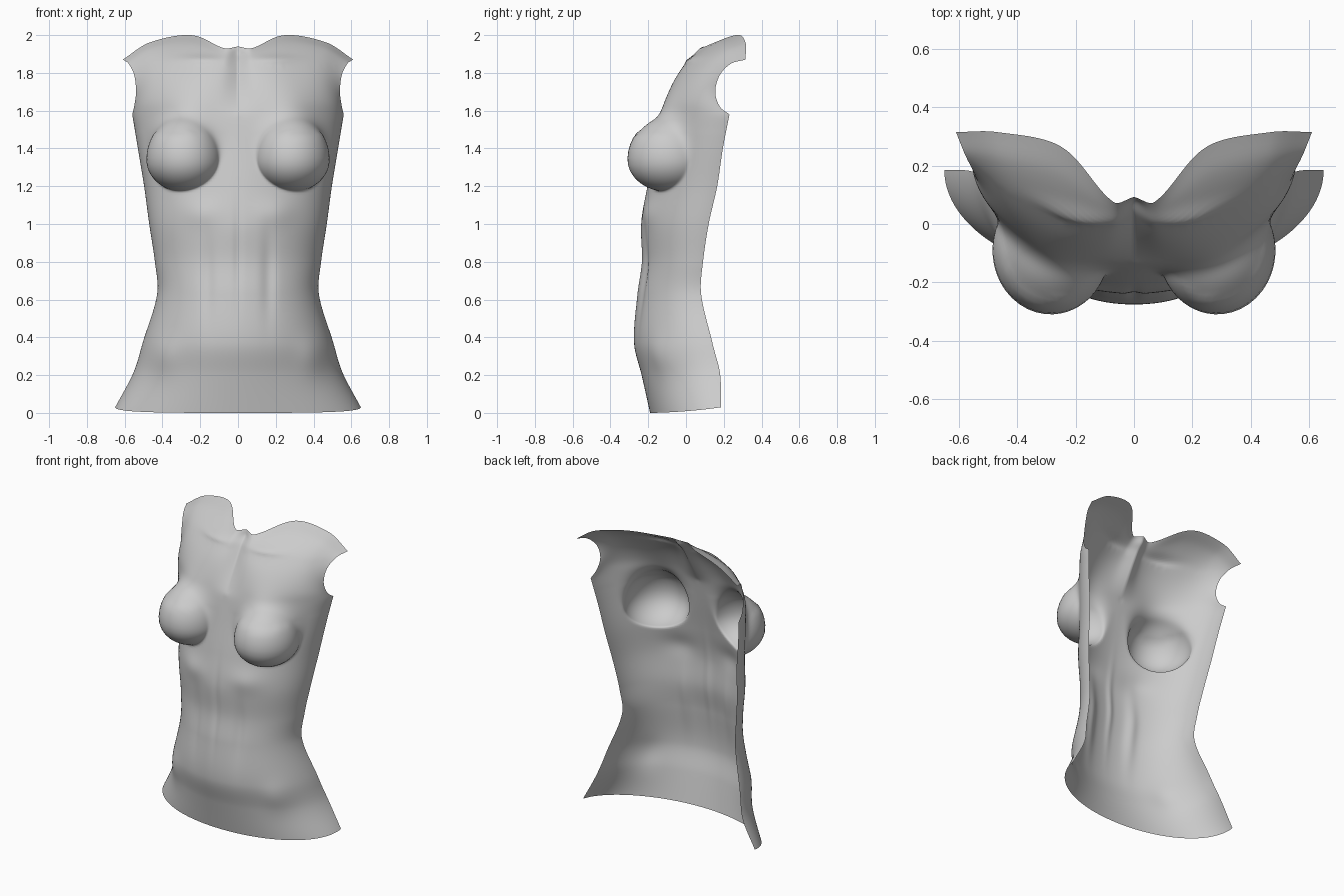
import bpy, bmesh, math
from mathutils import Vector

if "Cube" in bpy.data.objects:
    bpy.data.objects.remove(bpy.data.objects["Cube"], do_unlink=True)

COLS, ROWS, CAP_ROWS = 64, 110, 34
ARMPIT = 1.58


def smooth_curve(keys, t):
    """Smooth interpolation through keys (parameter, values...)."""
    def slope(i):
        a, b = keys[max(i - 1, 0)], keys[min(i + 1, len(keys) - 1)]
        return (Vector(b[1:]) - Vector(a[1:])) / (b[0] - a[0])
    i = 0
    while i < len(keys) - 2 and t > keys[i + 1][0]:
        i += 1
    p, q = keys[i], keys[i + 1]
    h = q[0] - p[0]
    f = (t - p[0]) / h
    f2, f3 = f * f, f ** 3
    return (Vector(p[1:]) * (2 * f3 - 3 * f2 + 1) + slope(i) * h * (f3 - 2 * f2 + f)
            + Vector(q[1:]) * (3 * f2 - 2 * f3) + slope(i + 1) * h * (f3 - f2))


# Body sections: height, half width, back edge y, front centre y
SECTIONS = [
    (0, .65, .185, -.19), (.2, .555, .18, -.235), (.37, .505, .14, -.275),
    (.63, .428, .08, -.258), (.8, .44, .09, -.235), (1, .47, .12, -.238),
    (1.2, .497, .165, -.205), (1.4, .53, .195, -.165), (ARMPIT, .56, .23, -.13),
]
# Cap borders: parameter, x, y, z
RIM = [(0, 0, .09, 1.94), (.12, .07, .075, 1.93), (.5, .25, .265, 2),
       (.8, .47, .315, 1.96), (1, .61, .315, 1.87)]
ARMHOLE = [(0, .56, .23, ARMPIT), (.15, .55, .18, 1.62), (.4, .54, .155, 1.7),
           (.65, .55, .18, 1.79), (.85, .58, .24, 1.85), (1, .61, .315, 1.87)]
BREASTBONE = [(0, 0, -.13, ARMPIT), (.5, 0, -.01, 1.78), (1, 0, .09, 1.94)]

# Soft relief: x, z, spread x, spread z, push along y
RELIEF = [
    (.28, 1.57, .14, .12, -.035),   # upper chest
    (.16, .72, .035, .22, .012),    # side of abdomen
    (0, .85, .02, .25, .008),       # midline
    (.2, 1.06, .1, .07, -.014),     # rib arch
    (.4, .3, .08, .1, -.018),       # hip bone
    (0, 1.9, .04, .03, .015),       # throat notch
    (.2, 1.87, .12, .022, -.02),    # collarbone
]


def body_point(u, z):
    w, back, front = smooth_curve(SECTIONS, z)
    a = u * math.pi / 2
    lift = .03 * u ** 3 * max(0, 1 - z / .3)
    return Vector((w * math.sin(a), back + (front - back) * math.cos(a), z + lift))


def cap_point(u, s):
    low, high = body_point(u, ARMPIT), smooth_curve(RIM, u)
    mid, side = smooth_curve(BREASTBONE, s), smooth_curve(ARMHOLE, s)
    corners = ((body_point(0, ARMPIT) * (1 - u) + body_point(1, ARMPIT) * u) * (1 - s)
               + (smooth_curve(RIM, 0) * (1 - u) + smooth_curve(RIM, 1) * u) * s)
    p = low * (1 - s) + high * s + mid * (1 - u) + side * u - corners
    p.y -= .06 * math.sin(math.pi * s) * math.sin(math.pi * u)
    return p


def add_relief(p, u):
    for x, z, sx, sz, push in RELIEF:
        d = ((p.x - x) / sx) ** 2 + ((p.z - z) / sz) ** 2
        p.y += push * math.exp(-d) * (1 - u ** 4)


def add_breast(p):
    """Push the skin out to an ellipsoid, crisp below and soft above."""
    pole, centre = Vector((.28, 0, 1.35)), Vector((.285, -.09, 1.34))
    ray = p - pole
    length = ray.length
    ray.normalize()
    upper = p.z > centre.z
    radii = (.2, .22, .23 if upper else .17)
    o = Vector([(a - b) / r for a, b, r in zip(pole, centre, radii)])
    d = Vector([a / r for a, r in zip(ray, radii)])
    b, k = o.dot(d), d.dot(d)
    reach = (-b + math.sqrt(max(b * b - k * (o.dot(o) - 1), 0))) / k
    blend = .015 + .085 * min(max((p.z - 1.32) / .2, 0), 1)
    h = max(blend - abs(length - reach), 0) / blend
    return pole + ray * (max(length, reach) + h * h * blend / 4)


# Half of the open shell, from the midline to the side edge
bm = bmesh.new()
grid = []
for r in range(ROWS + CAP_ROWS + 1):
    row = []
    for c in range(COLS + 1):
        u = c / COLS
        if r <= ROWS:
            p = body_point(u, ARMPIT * r / ROWS)
        else:
            p = cap_point(u, (r - ROWS) / CAP_ROWS)
        add_relief(p, u)
        if c < COLS and 1.1 < p.z < 1.75:
            p = add_breast(p)
        if c == 0:
            p.x = 0
        row.append(bm.verts.new(p))
    grid.append(row)
for low, high in zip(grid, grid[1:]):
    for c in range(COLS):
        bm.faces.new((low[c], low[c + 1], high[c + 1], high[c]))

# Relax the upper chest where body and cap meet
soft = [v for v in bm.verts if 1.48 < v.co.z < 1.84 and not v.is_boundary]
for _ in range(12):
    bmesh.ops.smooth_vert(bm, verts=soft, factor=.5,
                          use_axis_x=True, use_axis_y=True, use_axis_z=True)

mesh = bpy.data.meshes.new("torso_shell")
bm.to_mesh(mesh)
bm.free()
torso = bpy.data.objects.new("torso_shell", mesh)
bpy.context.collection.objects.link(torso)

mirror = torso.modifiers.new("mirror", 'MIRROR')
mirror.use_clip = True
mirror.merge_threshold = .001

# Plain grey finish
grey = bpy.data.materials.new("light_grey")
grey.use_nodes = True
colour = (.6, .6, .6, 1)
grey.diffuse_color = colour
grey.node_tree.nodes["Principled BSDF"].inputs["Base Color"].default_value = colour
mesh.materials.append(grey)
for face in mesh.polygons:
    face.use_smooth = True
